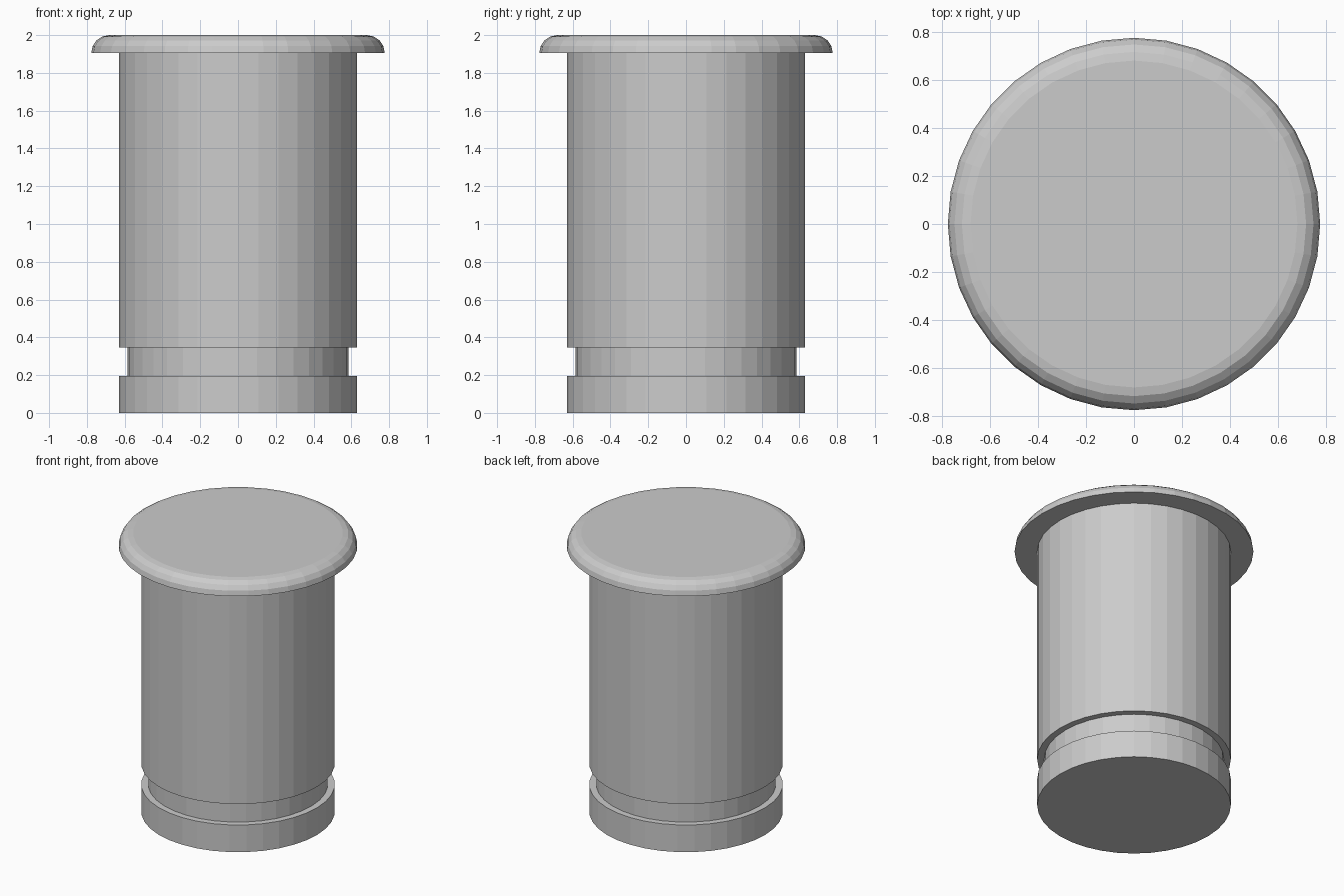
import bpy
import bmesh
from math import sin, cos, pi

SIDES = 36

cube = bpy.data.objects.get("Cube")
if cube:
    bpy.data.objects.remove(cube, do_unlink=True)

# Single plain grey
grey = bpy.data.materials.new("plain_grey")
grey.use_nodes = True
colour = (0.6, 0.6, 0.6, 1)
grey.diffuse_color = colour
grey.node_tree.nodes["Principled BSDF"].inputs["Base Color"].default_value = colour


def lathe(name, profile):
    """Turn a (radius, height) profile into a closed, flat-shaded solid."""
    bm = bmesh.new()
    rings = []
    for r, z in profile:
        angles = [2 * pi * i / SIDES for i in range(SIDES)]
        rings.append([bm.verts.new((r * cos(a), r * sin(a), z)) for a in angles])
    for low, high in zip(rings, rings[1:]):
        for i in range(SIDES):
            j = (i + 1) % SIDES
            bm.faces.new((low[i], low[j], high[j], high[i]))
    bm.faces.new(rings[0][::-1])
    bm.faces.new(rings[-1])
    mesh = bpy.data.meshes.new(name)
    bm.to_mesh(mesh)
    bm.free()
    mesh.materials.append(grey)
    obj = bpy.data.objects.new(name, mesh)
    bpy.context.collection.objects.link(obj)
    return obj


# Shaft with the ring groove near the foot
body_r, groove_r = 0.63, 0.585
groove_low, groove_high, cap_z = 0.195, 0.345, 1.905
lathe("grooved_shaft", [
    (body_r, 0), (body_r, groove_low),
    (groove_r, groove_low), (groove_r, groove_high),
    (body_r, groove_high), (body_r, cap_z),
])

# Wide cap with a quarter-round upper edge
cap_r, top_z, steps = 0.777, 2.0, 4
round_r = top_z - cap_z
lathe("rounded_cap", [
    (cap_r - round_r * (1 - cos(k * pi / 2 / steps)),
     cap_z + round_r * sin(k * pi / 2 / steps))
    for k in range(steps + 1)
])
